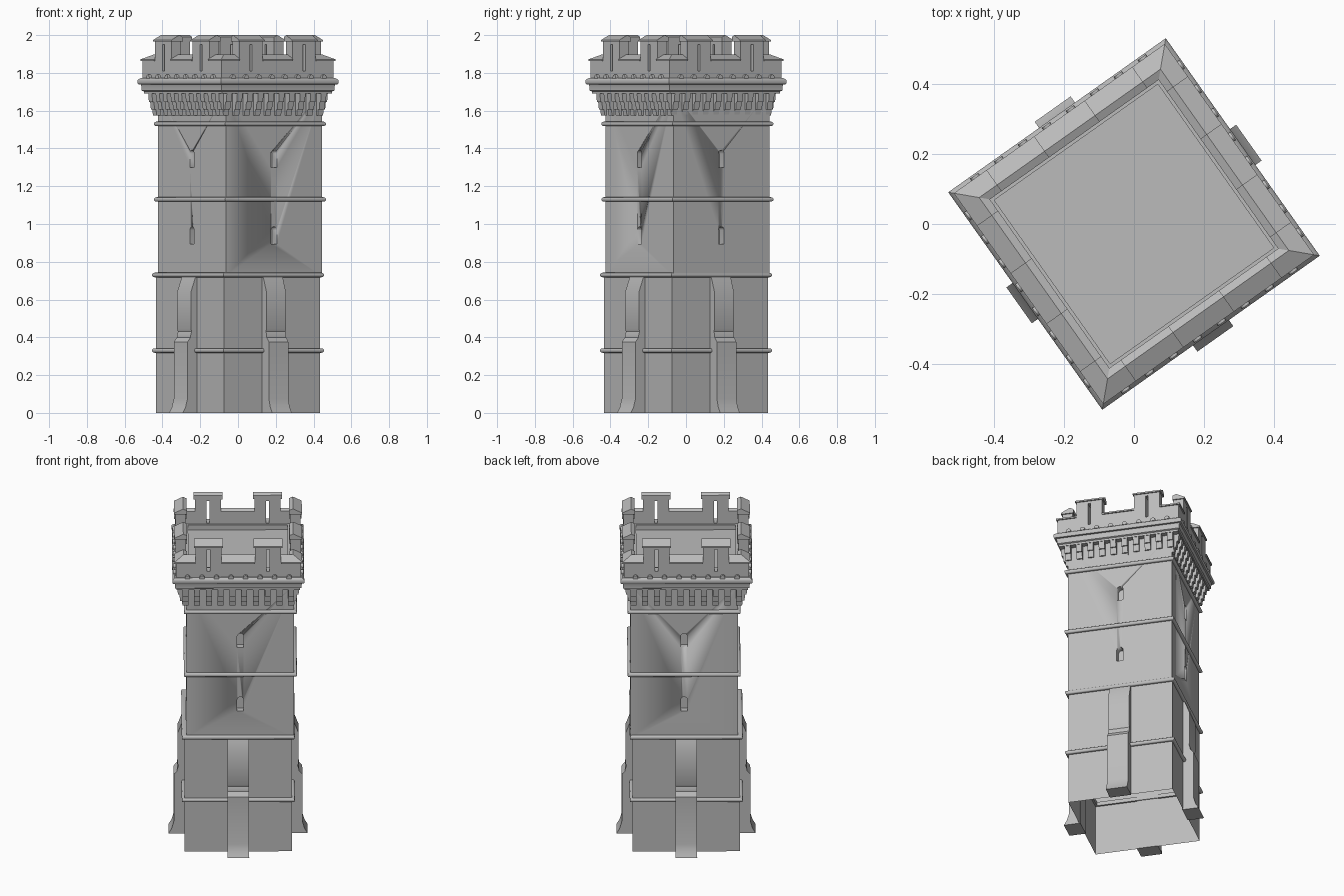
import bpy, bmesh, math
from mathutils import Vector

cube = bpy.data.objects.get("Cube")
if cube:
    bpy.data.objects.remove(cube)

TURN = math.radians(35.3)      # the tower stands turned on its base
SHIFT = 0.0125                 # the upper storeys sit slightly to one side
MITRE = 0.359                  # spans reaching this far are cut at 45 degrees

stone = bpy.data.materials.new("grey_stone")
stone.use_nodes = True
GREY = (0.5, 0.5, 0.5, 1)
stone.diffuse_color = GREY
stone.node_tree.nodes["Principled BSDF"].inputs["Base Color"].default_value = GREY


def place(side, r, t, z, shift=0):
    """Point on a wall: r outwards, t along the wall, z up."""
    a = TURN + side * math.pi / 2
    out, along = Vector((math.cos(a), math.sin(a), 0)), Vector((-math.sin(a), math.cos(a), 0))
    move = Vector((math.cos(TURN), math.sin(TURN), 0)) * shift
    return out * r + along * t + move + Vector((0, 0, z))


def finish(name, bm):
    bmesh.ops.recalc_face_normals(bm, faces=bm.faces)
    mesh = bpy.data.meshes.new(name)
    bm.to_mesh(mesh)
    bm.free()
    mesh.materials.append(stone)
    mesh.shade_smooth()
    mesh.set_sharp_from_angle(angle=math.radians(35))
    obj = bpy.data.objects.new(name, mesh)
    bpy.context.collection.objects.link(obj)
    return obj


def loft(bm, first, last):
    """Join two matching outlines into a closed solid."""
    a = [bm.verts.new(p) for p in first]
    b = [bm.verts.new(p) for p in last]
    n = len(a)
    bm.faces.new(a)
    bm.faces.new(b[::-1])
    for i in range(n):
        bm.faces.new((a[i], b[i], b[(i + 1) % n], a[(i + 1) % n]))


def square_ring(name, profile, shift=0, bottom=False, top=False, closed=False):
    """Sweep an (r, z) profile round the four walls."""
    bm = bmesh.new()
    rows = [[bm.verts.new(place(k, r, r, z, shift)) for k in range(4)] for r, z in profile]
    pairs = list(zip(rows, rows[1:]))
    if closed:
        pairs.append((rows[-1], rows[0]))
    for low, high in pairs:
        for k in range(4):
            j = (k + 1) % 4
            bm.faces.new((low[k], low[j], high[j], high[k]))
    if bottom:
        bm.faces.new(rows[0])
    if top:
        bm.faces.new(rows[-1])
    return finish(name, bm)


def wall_bars(name, profile, spans, shift=0):
    """Extrude an (r, z) profile along each span of every wall."""
    def at(t, r):
        return t if abs(t) < MITRE else math.copysign(r, t)
    bm = bmesh.new()
    for k in range(4):
        for t0, t1 in spans:
            loft(bm, [place(k, r, at(t0, r), z, shift) for r, z in profile],
                 [place(k, r, at(t1, r), z, shift) for r, z in profile])
    return finish(name, bm)


def wall_prisms(name, outlines, r0, r1, shift=0):
    """Extrude (t, z) outlines outwards on every wall."""
    bm = bmesh.new()
    for k in range(4):
        for line in outlines:
            loft(bm, [place(k, r0, t, z, shift) for t, z in line],
                 [place(k, r1, t, z, shift) for t, z in line])
    return finish(name, bm)


def arch(t, base, half, spring, steps=8):
    """Round-headed outline."""
    curve = [(t + half * math.cos(math.pi * i / steps), spring + half * math.sin(math.pi * i / steps))
             for i in range(steps + 1)]
    return [(t - half, base), (t + half, base)] + curve


def block(r0, r1, z0, z1):
    return [(r0, z0), (r1, z0), (r1, z1), (r0, z1)]


def mirrored(*spans):
    return list(spans) + [(-b, -a) for a, b in spans]


# Tower shaft, open underneath
BODY = 0.311
square_ring("lower_shaft", [(BODY, 0), (BODY, 0.735)], top=True)
shaft = square_ring("upper_shaft", [(BODY, 0.725), (BODY, 1.7)], SHIFT, bottom=True, top=True)

# Round-headed windows cut into the upper shaft
cutter = wall_prisms("window_cutter", [arch(0, z, 0.019, z + 0.072) for z in (0.895, 1.3)],
                     BODY - 0.045, BODY + 0.03, SHIFT)
cutter.hide_render = True
cut = shaft.modifiers.new("windows", 'BOOLEAN')
cut.operation, cut.solver, cut.object = 'DIFFERENCE', 'EXACT', cutter
bpy.context.view_layer.update()
carved = bpy.data.meshes.new_from_object(shaft.evaluated_get(bpy.context.evaluated_depsgraph_get()))
shaft.modifiers.clear()
shaft.data = carved
bpy.data.objects.remove(cutter)

# Rounded string courses
for i, z in enumerate((0.33, 0.73, 1.13, 1.53)):
    bead = [(0.316 + 0.011 * math.cos(a), z + 0.012 * math.sin(a))
            for a in (math.pi * (s / 8 - 0.5) for s in range(9))]
    square_ring(f"string_course_{i + 1}", [(0.3, z - 0.012)] + bead + [(0.3, z + 0.012)],
                SHIFT if i > 1 else 0, closed=True)

# Stepped buttress in the middle of each wall
wall_bars("buttresses", [(0.305, 0), (0.403, 0), (0.385, 0.03), (0.372, 0.075), (0.372, 0.375),
                         (0.352, 0.4), (0.352, 0.41), (0.345, 0.43), (0.35, 0.445), (0.35, 0.64),
                         (0.32, 0.72), (0.305, 0.72)], [(-0.063, 0.063)])

# Stepped corbels under the cornice
corbel = [(0.29, 1.575), (0.323, 1.575), (0.327, 1.605), (0.336, 1.605), (0.341, 1.645),
          (0.349, 1.645), (0.354, 1.692), (0.29, 1.692)]
wall_bars("corbels", corbel, [(t - 0.017, t + 0.017) for t in (0.068 * (i - 4.5) for i in range(10))])

# Cornice and roof floor
square_ring("cornice", [(0.3, 1.69), (0.357, 1.69), (0.358, 1.702), (0.366, 1.706), (0.366, 1.726),
                        (0.369, 1.738), (0.378, 1.74), (0.3815, 1.745), (0.3815, 1.76),
                        (0.378, 1.766), (0.368, 1.774), (0.29, 1.774)], bottom=True, top=True)
square_ring("inner_ledge", block(0.287, 0.305, 1.77, 1.805), closed=True)

# Small rounded drain spouts along the cornice
wall_prisms("drain_spouts", [arch(0.084 * (i - 3.5), 1.77, 0.014, 1.777, 6) for i in range(8)], 0.355, 0.377)

# Parapet, with merlons split by a narrow arrow slit
IN, OUT = 0.302, 0.362
M0, SLIT0, SLIT1, M1 = 0.096, 0.164, 0.18, 0.248
wall_bars("parapet_wall", block(IN, OUT, 1.77, 1.87),
          [(-M0, M0)] + mirrored((M1, OUT)))
wall_bars("merlons", block(IN, OUT, 1.77, 1.972), mirrored((M0, SLIT0), (SLIT1, M1)))
wall_bars("slit_heads", block(IN, OUT, 1.95, 1.972), mirrored((SLIT0, SLIT1)))
wall_bars("slit_sills", block(IN, OUT, 1.77, 1.81), mirrored((SLIT0, SLIT1)))


# Coping stones that slope outwards
def coping(z):
    return [(0.296, z), (0.37, z), (0.37, z + 0.009), (0.318, z + 0.035), (0.296, z + 0.025)]


wall_bars("low_coping", coping(1.863), [(-M0, M0)] + mirrored((M1, 0.37)))
wall_bars("merlon_caps", coping(1.965), mirrored((M0 - 0.008, M1 + 0.008)))
